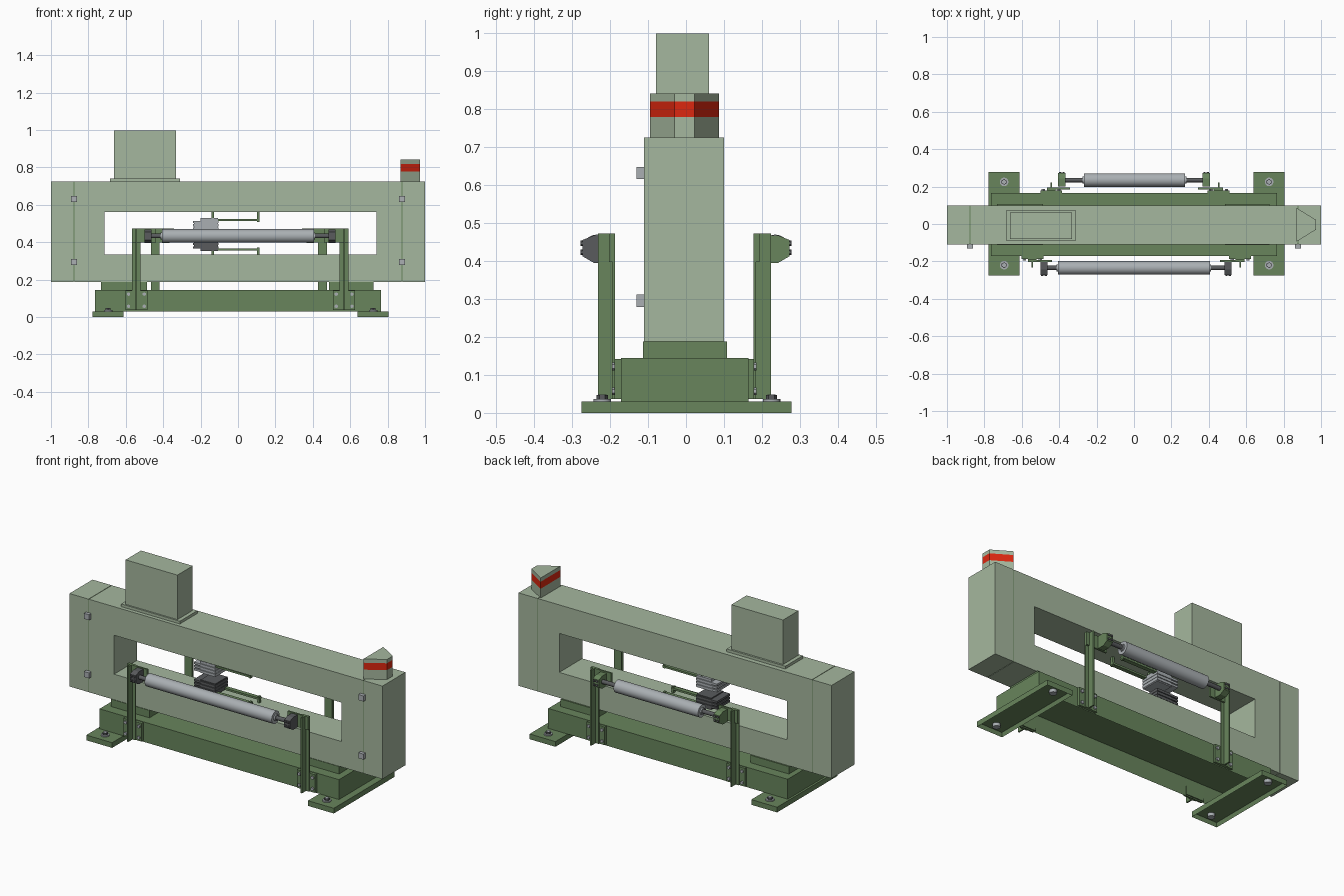
import bpy, bmesh, math
from mathutils import Vector

if "Cube" in bpy.data.objects:
    bpy.data.objects.remove(bpy.data.objects["Cube"])


def mat(name, r, g, b):
    m = bpy.data.materials.new(name)
    m.diffuse_color = (r, g, b, 1)
    m.use_nodes = True
    m.node_tree.nodes["Principled BSDF"].inputs["Base Color"].default_value = m.diffuse_color
    return m


PALE = mat("pale_green", 0.376, 0.474, 0.342)
GREEN = mat("dark_green", 0.138, 0.235, 0.107)
RED = mat("red", 0.72, 0.02, 0.005)
STEEL = mat("steel", 0.40, 0.43, 0.45)
DARK = mat("dark_grey", 0.10, 0.105, 0.11)


def finish(name, bm, m):
    bmesh.ops.recalc_face_normals(bm, faces=bm.faces[:])
    me = bpy.data.meshes.new(name)
    bm.to_mesh(me)
    bm.free()
    o = bpy.data.objects.new(name, me)
    bpy.context.collection.objects.link(o)
    me.materials.append(m)
    return o


def box(name, x, y, z, m, hollow=0, depth=0):
    """Box from (min, max) pairs; hollow = wall thickness of an open underside."""
    bm = bmesh.new()
    bmesh.ops.create_cube(bm, size=1)
    for v in bm.verts:
        v.co = Vector([(a[0] + a[1]) / 2 + c * abs(a[1] - a[0]) for a, c in zip((x, y, z), v.co)])
    if hollow:
        f = min(bm.faces, key=lambda f: f.calc_center_median().z)
        bmesh.ops.inset_region(bm, faces=[f], thickness=hollow)
        for v in f.verts:
            v.co.z += depth
    return finish(name, bm, m)


def prism(name, pts, axis, lo, hi, m):
    """Extrude a 2D outline along axis x, y or z."""
    def place(p, h):
        return {"x": (h, *p), "y": (p[0], h, p[1]), "z": (*p, h)}[axis]
    bm = bmesh.new()
    f = bm.faces.new([bm.verts.new(place(p, lo)) for p in pts])
    ext = bmesh.ops.extrude_face_region(bm, geom=[f])["geom"]
    d = Vector(place((0, 0), hi - lo))
    bmesh.ops.translate(bm, vec=d, verts=[v for v in ext if isinstance(v, bmesh.types.BMVert)])
    return finish(name, bm, m)


def cyl(name, p, r, h, axis, m, n=24):
    rot = {"x": (0, math.pi / 2, 0), "y": (math.pi / 2, 0, 0), "z": (0, 0, 0)}[axis]
    bpy.ops.mesh.primitive_cylinder_add(vertices=n, radius=r, depth=h, location=p, rotation=rot)
    o = bpy.context.object
    o.name = name
    o.data.materials.append(m)
    if n > 8:
        bpy.ops.object.shade_smooth_by_angle()
    return o


# Scanner gate: window frame built from four bars, with end caps
Y = (-0.11, 0.10)
GX, GZ = 0.875, (0.188, 0.725)
WX, WZ = (-0.715, 0.74), (0.335, 0.56)
bm = bmesh.new()
rings = []
for y in Y:
    outer = [bm.verts.new((x, y, z)) for x, z in
             [(-GX, GZ[0]), (GX, GZ[0]), (GX, GZ[1]), (-GX, GZ[1])]]
    inner = [bm.verts.new((x, y, z)) for x, z in
             [(WX[0], WZ[0]), (WX[1], WZ[0]), (WX[1], WZ[1]), (WX[0], WZ[1])]]
    rings.append((outer, inner))
for i in range(4):
    j = (i + 1) % 4
    for o, n in rings:
        bm.faces.new((o[i], o[j], n[j], n[i]))
    for a, b in zip(*rings):
        bm.faces.new((a[i], a[j], b[j], b[i]))
finish("gate_frame", bm, PALE)
for s, side in ((-1, "left"), (1, "right")):
    a, b = sorted((s * 0.879, s * 1.0))
    box(side + "_end_cap", (a, b), Y, GZ, PALE)
    box(side + "_cap_seam", (s * 0.87, s * 0.885), (-0.108, 0.098), (0.19, 0.723), GREEN)
    # Door latches
    for z in (0.295, 0.631):
        c = s * 0.877
        box(side + "_latch", (c - 0.016, c + 0.016), (-0.13, -0.109), (z - 0.016, z + 0.016), STEEL)

# Cabinet on the top with a flange
box("cabinet_flange", (-0.685, -0.31), (-0.088, 0.072), (0.725, 0.741), PALE)
box("cabinet", (-0.663, -0.332), (-0.079, 0.061), (0.741, 0.998), PALE)

# Warning beacon
tri = [(0.868, -0.095), (0.973, -0.03), (0.973, 0.022), (0.868, 0.087)]
for n, lo, hi, m in (("beacon_base", 0.725, 0.779, PALE), ("beacon_lamp", 0.779, 0.819, RED),
                     ("beacon_cap", 0.819, 0.841, PALE)):
    prism(n, tri, "z", lo, hi, m)

# Base beam, spacers and feet with levelling bolts
box("base_beam", (-0.765, 0.765), (-0.171, 0.165), (0.03, 0.145), GREEN, 0.01, 0.1)
for x in ((-0.733, -0.487), (0.487, 0.725)):
    box("spacer", x, (-0.113, 0.108), (0.145, 0.188), GREEN)
for lo, hi in ((-0.777, -0.612), (0.64, 0.805)):
    box("foot", (lo, hi), (-0.275, 0.278), (0, 0.03), GREEN, 0.01, 0.022)
    for y in (-0.22, 0.225):
        c = (lo + hi) / 2
        cyl("foot_washer", (c, y, 0.033), 0.023, 0.007, "z", STEEL)
        cyl("foot_nut", (c, y, 0.041), 0.015, 0.012, "z", DARK, 6)
        cyl("foot_bolt", (c, y, 0.026), 0.011, 0.046, "z", STEEL, 16)
        cyl("foot_bolt_head", (c, y, 0.012), 0.02, 0.018, "z", STEEL, 16)


def post(name, x, s, blk, m):
    """Tee-section roller post; s = -1 front, 1 back; blk = x range of the bearing block."""
    def ys(a, b):
        return tuple(sorted((s * a, s * b)))
    off = 0.0 if s < 0 else -0.009
    d = -1 if x > 0 else 1
    tee = [(x - 0.023, 0.187), (x + 0.023, 0.187), (x + 0.023, 0.193), (x + 0.004, 0.193),
           (x + 0.004, 0.232), (x - 0.004, 0.232), (x - 0.004, 0.193), (x - 0.023, 0.193)]
    prism(name + "_post", [(a, s * (b + off)) for a, b in tee], "z", 0.037, 0.472, GREEN)
    # Bolted mounting plate on the base
    box(name + "_mount", (x - 0.058, x + 0.058), ys(0.164, 0.188 + off), (0.037, 0.142), GREEN)
    for dx in (-0.042, 0.042):
        for z in (0.057, 0.122):
            cyl(name + "_mount_bolt", (x + dx, s * (0.191 + off), z), 0.01, 0.008, "y", STEEL, 6)
    # Top plate carrying the chamfered bearing block
    e = (blk[1] + 0.025) if d > 0 else (blk[0] - 0.025)
    box(name + "_top_plate", sorted((x - d * 0.023, e)), ys(0.193 + off, 0.203 + off),
        (0.397, 0.472), GREEN)
    prof = [(0.20, 0.395), (0.243, 0.395), (0.272, 0.412), (0.272, 0.455), (0.243, 0.467), (0.20, 0.467)]
    prism(name + "_bearing_block", [(s * a, z) for a, z in prof], "x", blk[0], blk[1], m)
    for dx in (-0.009, 0.009):
        for z in (0.423, 0.446):
            cyl(name + "_block_bolt", ((blk[0] + blk[1]) / 2 + dx, s * 0.273, z), 0.007, 0.01, "y", DARK, 6)


post("front_left", -0.543, -1, (-0.50, -0.463), DARK)
post("front_right", 0.567, -1, (0.485, 0.522), DARK)
post("back_left", -0.443, 1, (-0.405, -0.367), GREEN)
post("back_right", 0.452, 1, (0.367, 0.405), GREEN)

# Rollers with stepped shafts
for n, y, lo, hi, a, b in (("front", -0.235, -0.407, 0.405, -0.48, 0.50),
                           ("back", 0.235, -0.267, 0.273, -0.38, 0.38)):
    cyl(n + "_roller", ((lo + hi) / 2, y, 0.433), 0.036, hi - lo, "x", STEEL, 40)
    cyl(n + "_hub", ((lo + hi) / 2, y, 0.433), 0.019, hi - lo + 0.016, "x", STEEL)
    cyl(n + "_shaft", ((a + b) / 2, y, 0.433), 0.012, b - a, "x", DARK)

# Sensor heads facing each other inside the window, each on a rail
for s, n, m in ((1, "upper", STEEL), (-1, "lower", DARK)):
    def zs(a, b):
        return tuple(sorted((0.44 + s * a, 0.44 + s * b)))
    box(n + "_sensor", (-0.20, -0.107), (-0.055, 0.055), zs(0.02, 0.088), m)
    for k in (0.026, 0.044, 0.062):
        box(n + "_sensor_plate", (-0.24, -0.105), (-0.06, 0.06), zs(k, k + 0.012), m)
    box(n + "_sensor_body", (-0.235, -0.11), (-0.054, 0.054), zs(0.026, 0.07), m)
    for y in (-0.04, 0.04):
        box(n + "_rail", (-0.14, 0.115), (y - 0.012, y + 0.012), zs(0.074, 0.085), GREEN)
        for x in (-0.135, 0.108):
            box(n + "_rail_hanger", (x - 0.006, x + 0.006), (y - 0.008, y + 0.008),
                zs(0.068, 0.121 if s > 0 else 0.106), GREEN)
